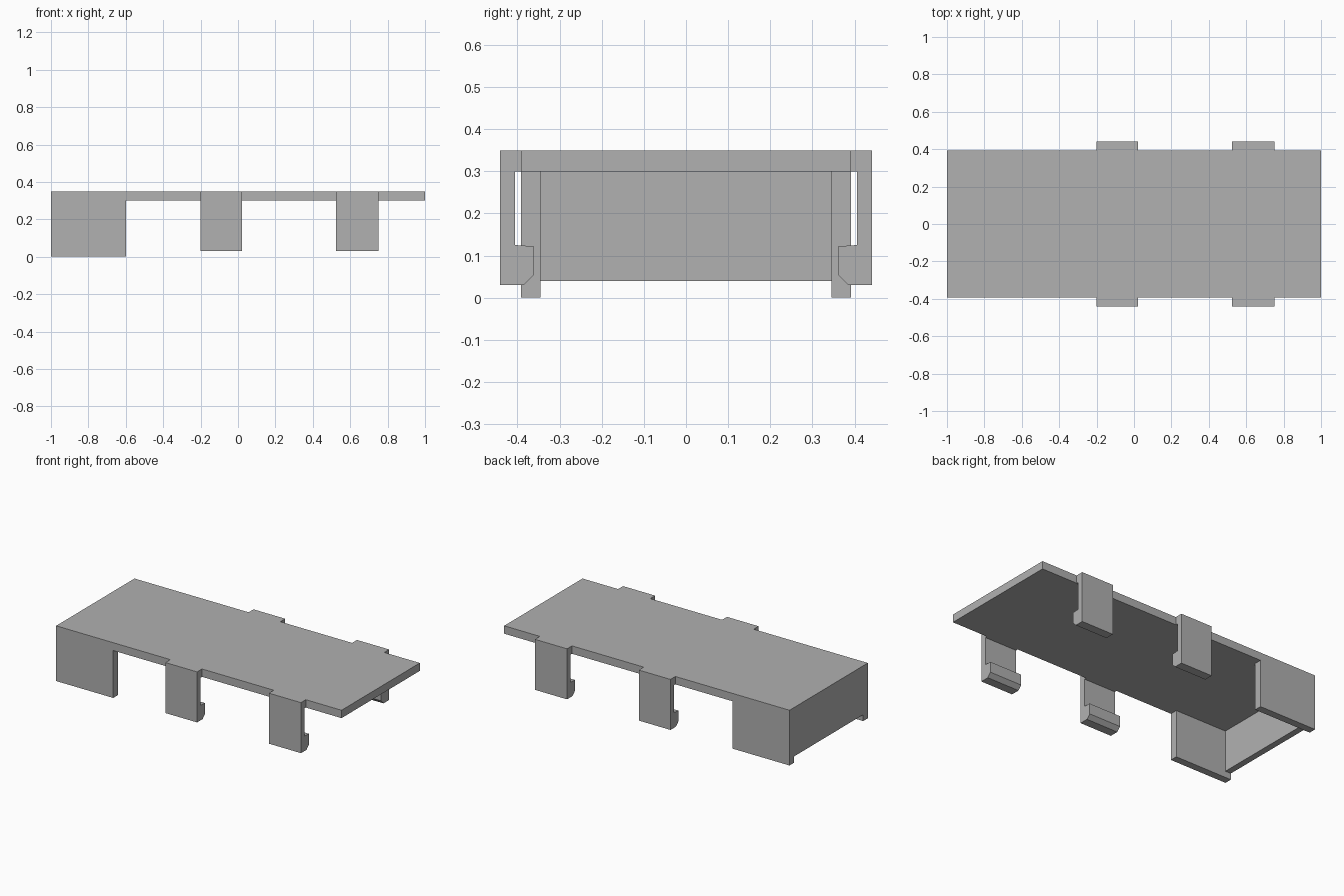
import bpy, bmesh
from mathutils import Vector

cube = bpy.data.objects.get("Cube")
if cube:
    bpy.data.objects.remove(cube, do_unlink=True)

grey = bpy.data.materials.new("plain grey")
grey.use_nodes = True
COLOUR = (0.44, 0.44, 0.44, 1)
grey.diffuse_color = COLOUR
grey.node_tree.nodes["Principled BSDF"].inputs["Base Color"].default_value = COLOUR


def extrude_x(name, profile, x0, x1):
    """Extrude a (y, z) outline along x."""
    bm = bmesh.new()
    face = bm.faces.new([bm.verts.new((x0, y, z)) for y, z in profile])
    out = bmesh.ops.extrude_face_region(bm, geom=[face])
    verts = [v for v in out["geom"] if isinstance(v, bmesh.types.BMVert)]
    bmesh.ops.translate(bm, verts=verts, vec=Vector((x1 - x0, 0, 0)))
    bmesh.ops.recalc_face_normals(bm, faces=bm.faces)
    mesh = bpy.data.meshes.new(name)
    bm.to_mesh(mesh)
    bm.free()
    mesh.materials.append(grey)
    obj = bpy.data.objects.new(name, mesh)
    bpy.context.collection.objects.link(obj)
    return obj


def box(name, x0, x1, y0, y1, z0, z1):
    return extrude_x(name, [(y0, z0), (y1, z0), (y1, z1), (y0, z1)], x0, x1)


EDGE, INNER = 0.392, 0.345
UNDER, TOP = 0.30, 0.35

# Flat cover plate and the end wall below it
box("cover_plate", -1, 1, -EDGE, EDGE, UNDER, TOP)
box("end_wall", -1, -0.96, -INNER, INNER, 0.04, UNDER)

# Clip outline: top tab, hanging strip and chamfered inward hook
CLIP = [(EDGE, TOP), (0.441, TOP), (0.441, 0.03), (0.385, 0.03),
        (0.361, 0.055), (0.361, 0.122), (0.406, 0.125),
        (0.406, UNDER), (EDGE, UNDER)]

for side, s in (("left", 1), ("right", -1)):
    back = "back" if s > 0 else "front"
    # Side walls at the closed end
    box(f"{back}_side_wall", -1, -0.6, *sorted((s * INNER, s * EDGE)), 0, UNDER)
    # Two snap clips along each long edge
    for place, x0, x1 in (("middle", -0.2, 0.022), ("open_end", 0.525, 0.75)):
        extrude_x(f"{back}_{place}_clip", [(s * y, z) for y, z in CLIP], x0, x1)
